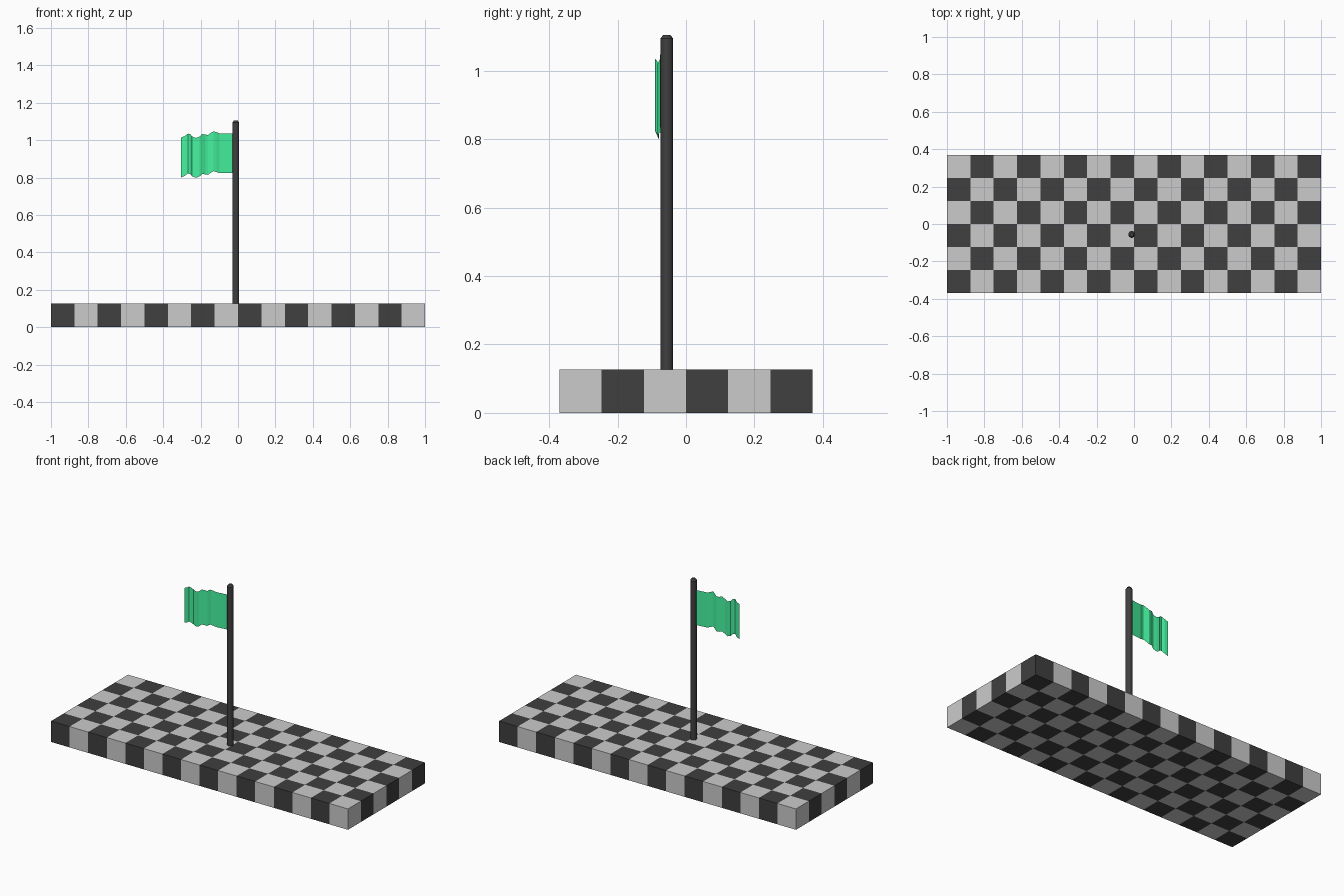
import bpy, bmesh
from math import pi
from mathutils import Matrix

if "Cube" in bpy.data.objects:
    bpy.data.objects.remove(bpy.data.objects["Cube"])

COLS, ROWS = 16, 6
HX, HY, H = 1.0, 0.37, 0.127          # base half sizes and height
PX, PY, PR = -0.012, -0.056, 0.0185   # pole centre and radius


def material(name, rgb):
    m = bpy.data.materials.new(name)
    m.diffuse_color = (*rgb, 1)
    m.use_nodes = True
    m.node_tree.nodes["Principled BSDF"].inputs["Base Color"].default_value = m.diffuse_color
    return m


def finish(bm, name, mat=None):
    me = bpy.data.meshes.new(name)
    bm.to_mesh(me)
    bm.free()
    ob = bpy.data.objects.new(name, me)
    bpy.context.collection.objects.link(ob)
    if mat:
        me.materials.append(mat)
    return ob


black = material("black", (0.05, 0.05, 0.05))
green = material("green", (0.06, 0.9, 0.35))


def checker_tiles(name, parity, mat=None):
    """Outer faces of every second block of the slab."""
    bm = bmesh.new()
    dx, dy = 2 * HX / COLS, 2 * HY / ROWS

    def quad(*pts):
        bm.faces.new([bm.verts.new(p) for p in pts])

    for i in range(COLS):
        for j in range(ROWS):
            if (i + j) % 2 != parity:
                continue
            a, c = -HX + i * dx, -HY + j * dy
            b, d = a + dx, c + dy
            quad((a, c, H), (b, c, H), (b, d, H), (a, d, H))
            quad((a, d, 0), (b, d, 0), (b, c, 0), (a, c, 0))
            if j == 0:
                quad((a, c, 0), (b, c, 0), (b, c, H), (a, c, H))
            if j == ROWS - 1:
                quad((b, d, 0), (a, d, 0), (a, d, H), (b, d, H))
            if i == 0:
                quad((a, d, 0), (a, c, 0), (a, c, H), (a, d, H))
            if i == COLS - 1:
                quad((b, c, 0), (b, d, 0), (b, d, H), (b, c, H))
    bmesh.ops.remove_doubles(bm, verts=bm.verts[:], dist=1e-5)
    return finish(bm, name, mat)


# Checkered base slab
checker_tiles("base_dark_tiles", 0, black)
checker_tiles("base_light_tiles", 1)

# Pole with a chamfered tip
bm = bmesh.new()
for z0, z1, r1 in ((H, 1.094, PR), (1.094, 1.105, PR * 0.55)):
    bmesh.ops.create_cone(bm, cap_ends=z1 > 1.1, segments=16, radius1=PR, radius2=r1,
                          depth=z1 - z0, matrix=Matrix.Translation((PX, PY, (z0 + z1) / 2)))
bmesh.ops.remove_doubles(bm, verts=bm.verts[:], dist=1e-5)
pole = finish(bm, "pole", black)

# Rippled cloth flag: top edge as (x, y, z), dropped straight down
edge = [(-0.02, -0.056, 1.037), (-0.10, -0.066, 1.037), (-0.115, -0.072, 1.043),
        (-0.13, -0.076, 1.048), (-0.147, -0.071, 1.038), (-0.16, -0.067, 1.028),
        (-0.175, -0.07, 1.03), (-0.19, -0.077, 1.033), (-0.205, -0.083, 1.02),
        (-0.225, -0.08, 1.012), (-0.245, -0.079, 1.02), (-0.255, -0.087, 1.032),
        (-0.268, -0.09, 1.035), (-0.285, -0.083, 1.022), (-0.305, -0.081, 1.014)]
bm = bmesh.new()
pairs = [(bm.verts.new((x, y, z)), bm.verts.new((x, y, z - 0.213))) for x, y, z in edge]
for (t0, b0), (t1, b1) in zip(pairs, pairs[1:]):
    bm.faces.new((t0, t1, b1, b0))
finish(bm, "flag", green)

# Smooth the round pole, keep its rim sharp
bpy.context.view_layer.objects.active = pole
pole.select_set(True)
bpy.ops.object.shade_smooth_by_angle(angle=pi / 6)
